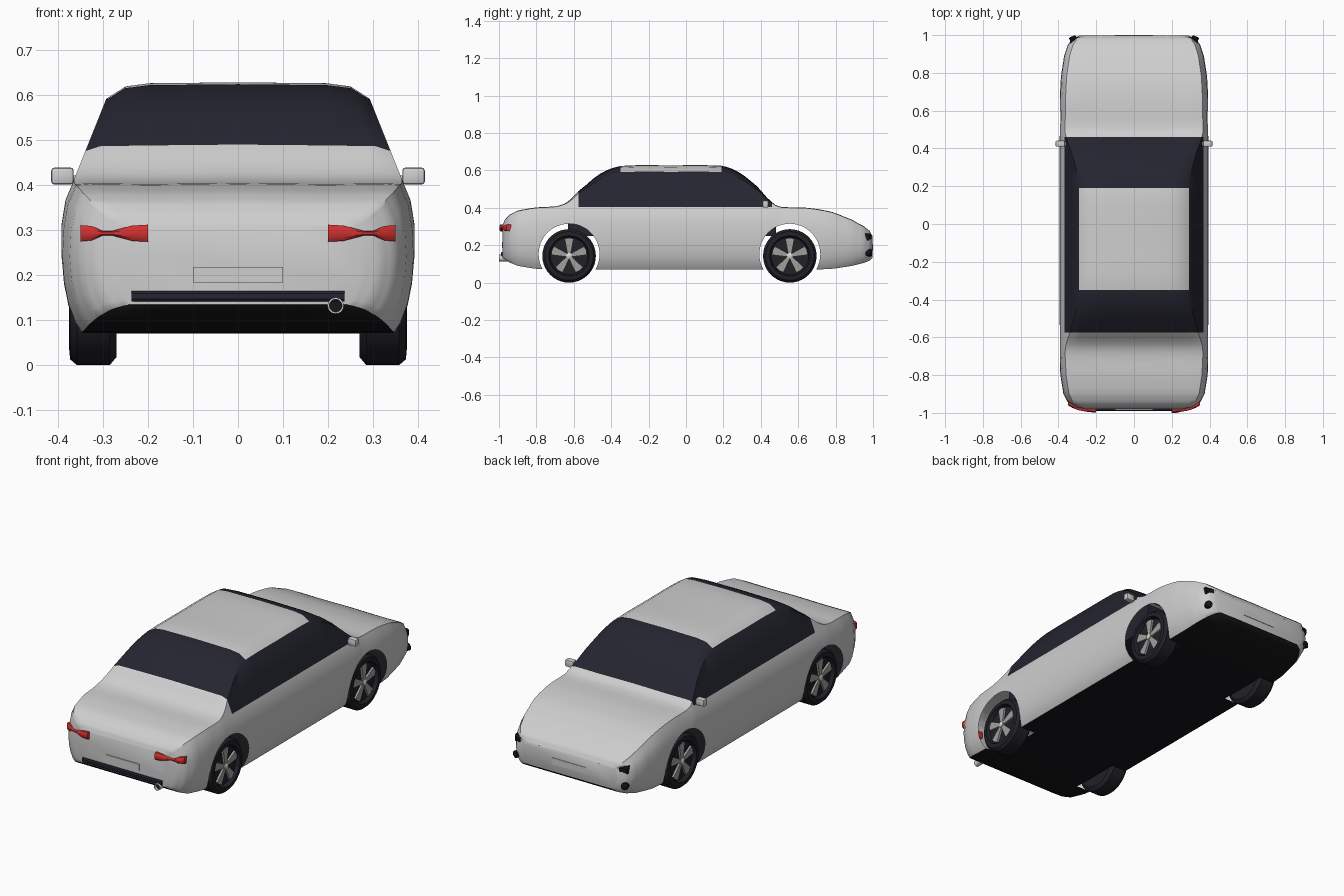
import bpy, bmesh, math
from mathutils import Vector, Matrix

if "Cube" in bpy.data.objects:
    bpy.data.objects.remove(bpy.data.objects["Cube"])


def material(name, r, g, b):
    m = bpy.data.materials.new(name)
    m.use_nodes = True
    m.diffuse_color = (r, g, b, 1)
    m.node_tree.nodes["Principled BSDF"].inputs["Base Color"].default_value = (r, g, b, 1)
    return m


PAINT = material("silver paint", 0.62, 0.62, 0.62)
GLASS = material("dark glass", 0.018, 0.018, 0.03)
BLACK = material("black underbody", 0.008, 0.008, 0.01)
RED = material("red lamp", 0.65, 0.03, 0.03)
ALLOY = material("alloy grey", 0.35, 0.35, 0.33)
CHROME = material("pale chrome", 0.7, 0.7, 0.7)
TYRE = material("tyre rubber", 0.015, 0.015, 0.022)


def finish(name, bm, mats, smooth=35):
    bmesh.ops.recalc_face_normals(bm, faces=bm.faces)
    me = bpy.data.meshes.new(name)
    bm.to_mesh(me)
    bm.free()
    for m in mats:
        me.materials.append(m)
    ob = bpy.data.objects.new(name, me)
    bpy.context.collection.objects.link(ob)
    bpy.ops.object.select_all(action="DESELECT")
    ob.select_set(True)
    bpy.context.view_layer.objects.active = ob
    if smooth:
        bpy.ops.object.shade_smooth_by_angle(angle=math.radians(smooth))
    return ob


def loft(bm, rings, index=lambda i: 0):
    """Skin closed rings of points and cap both ends."""
    rows = [[bm.verts.new(p) for p in ring] for ring in rings]
    n = len(rows[0])
    for a, b in zip(rows, rows[1:]):
        for i in range(n):
            j = (i + 1) % n
            bm.faces.new((a[i], a[j], b[j], b[i])).material_index = index(i)
    bm.faces.new(rows[0])
    bm.faces.new(rows[-1])


def box(name, centre, size, mat, bevel=0.0):
    bm = bmesh.new()
    bmesh.ops.create_cube(bm, size=1, matrix=Matrix.Translation(centre) @ Matrix.Diagonal((*size, 1)))
    if bevel:
        bmesh.ops.bevel(bm, geom=bm.edges[:], offset=bevel, segments=2, affect="EDGES", profile=0.5)
    return finish(name, bm, [mat])


def bar(name, stations, mat):
    """Rounded bar along x; each station is x, y, z, half depth, half height."""
    bm = bmesh.new()
    corners = [(1, .5), (.6, 1), (-.6, 1), (-1, .5), (-1, -.5), (-.6, -1), (.6, -1), (1, -.5)]
    loft(bm, [[(x, y + u * d, z + v * h) for u, v in corners] for x, y, z, d, h in stations])
    return finish(name, bm, [mat])


def lathe(name, profile, centre, axis, mat, segs=40):
    """Spin (distance along axis, radius) pairs around an axis through centre."""
    bm = bmesh.new()
    turn = Vector(axis).to_track_quat("Z", "Y")
    ang = [math.tau * i / segs for i in range(segs)]
    loft(bm, [[Vector(centre) + turn @ Vector((r * math.cos(a), r * math.sin(a), h)) for a in ang]
              for h, r in profile])
    return finish(name, bm, [mat])


# Body stations: y, top, bottom, half width
KEYS = [(-.98, .31, .135, .27), (-.97, .335, .125, .315), (-.945, .362, .108, .35),
        (-.90, .385, .09, .374), (-.80, .402, .074, .39), (-.70, .408, .07, .395),
        (-.64, .428, .07, .395), (-.575, .49, .07, .395), (-.46, .582, .07, .395),
        (-.35, .624, .07, .395), (-.08, .627, .07, .395), (.19, .625, .07, .395),
        (.28, .592, .07, .395), (.38, .515, .07, .395), (.46, .43, .07, .395),
        (.51, .405, .07, .395), (.65, .40, .07, .394), (.78, .378, .074, .387),
        (.89, .335, .09, .37), (.95, .302, .105, .35), (.983, .275, .118, .325),
        (.997, .25, .132, .29)]


def spline(a, b, c, d, t):
    return b + (c - a) * t / 2 + (2 * a - 5 * b + 4 * c - d) * t**2 / 2 + (3 * (b - c) + d - a) * t**3 / 2


def section(y, top, bottom, w):
    belt = min(.40, top - .015)
    rise, side = top - belt, belt - bottom
    half = [(.45 * w, bottom), (.885 * w, bottom)]
    half += [(fx * w, bottom + fz * side) for fx, fz in
             [(.925, .07), (.965, .2), (.99, .36), (1, .54), (.992, .74), (.97, .9), (.935, 1)]]
    ws = .935 * w
    half += [(ws - .4 * rise * f, belt + rise * f) for f in (.4, .84)]
    half += [(ws - .4 * rise - .028, belt + rise * .96), (.5 * w, top - .002)]
    ring = [(0, bottom)] + half + [(0, top)] + [(-x, z) for x, z in reversed(half)]
    return [(x, y, z) for x, z in ring]


keys = [KEYS[0]] + KEYS + [KEYS[-1]]
rings = []
for k in range(len(KEYS) - 1):
    for t in (0, 1 / 3, 2 / 3):
        rings.append(section(*[(1 - t) * q[1] + t * q[2] if i in (0, 3) else spline(*q, t)
                               for i, q in enumerate(zip(*keys[k:k + 4]))]))
rings.append(section(*KEYS[-1]))
COUNT = len(rings[0])
bm = bmesh.new()
loft(bm, rings, lambda i: 2 if i in (0, 1, COUNT - 2, COUNT - 1) else 0)
BODY_MATS = [PAINT, GLASS, BLACK, TYRE]
body = finish("car_body", bm, BODY_MATS, 0)

# Wheel arch openings
AXLES = {"rear": -.625, "front": .555}
for s in (1, -1):
    for y in AXLES.values():
        cutter = lathe("arch_cutter", [(0, .163), (.25, .163)], (s * .262, y, .152), (s, 0, 0), PAINT, 48)
        cutter.hide_render = True
        cutter.data.materials.clear()
        for m in BODY_MATS:
            cutter.data.materials.append(m)
        for p in cutter.data.polygons:
            p.material_index = 3
        bpy.context.view_layer.objects.active = body
        mod = body.modifiers.new("arch", "BOOLEAN")
        mod.operation, mod.solver, mod.object = "DIFFERENCE", "EXACT", cutter
        bpy.ops.object.modifier_apply(modifier=mod.name)
        bpy.data.objects.remove(cutter)

# Open the arches, then cut the window and roof outlines into the skin
bm = bmesh.new()
bm.from_mesh(body.data)
bmesh.ops.delete(bm, geom=[f for f in bm.faces if f.material_index == 3], context="FACES")
for point, normal in [((0, -.575, 0), (0, 1, 0)), ((0, .46, 0), (0, 1, 0)), ((0, -.35, 0), (0, 1, 0)),
                      ((0, .19, 0), (0, 1, 0)), ((.29, 0, 0), (1, 0, 0)), ((-.29, 0, 0), (1, 0, 0)),
                      ((0, 0, .405), (0, 0, 1))]:
    faces = [f for f in bm.faces if f.calc_center_median().z > .36]
    geom = faces + list({e for f in faces for e in f.edges}) + list({v for f in faces for v in f.verts})
    bmesh.ops.bisect_plane(bm, geom=geom, plane_co=point, plane_no=normal, dist=1e-5)
for f in bm.faces:
    c = f.calc_center_median()
    roof = abs(c.x) < .29 and -.35 < c.y < .19
    if c.z > .405 and -.575 < c.y < .46 and not roof:
        f.material_index = 1
bm.to_mesh(body.data)
bm.free()
bpy.ops.object.select_all(action="DESELECT")
body.select_set(True)
bpy.context.view_layer.objects.active = body
bpy.ops.object.shade_smooth_by_angle(angle=math.radians(40))

# Dark cabin tub inside the shell
box("cabin_tub", (0, -.075, .32), (.62, 1.11, .14), GLASS)

# Wheels with five flared spokes
for s, side in ((1, "left"), (-1, "right")):
    for end, y in AXLES.items():
        hub = Vector((s * .27, y, .143))
        lathe(f"{end}_{side}_tyre", [(0, .1), (0, .125), (.015, .143), (.088, .143), (.103, .13),
                                     (.105, .108), (.085, .1), (.085, .02)], hub, (s, 0, 0), TYRE)
        lathe(f"{end}_{side}_hub", [(.08, .016), (.1, .016), (.104, .01)], hub, (s, 0, 0), CHROME, 16)
        bm = bmesh.new()
        for k in range(5):
            turn = Matrix.Rotation(math.tau * k / 5, 3, "X")
            loft(bm, [[hub + turn @ Vector((s * d, u, v)) for u, v in
                       [(-.009, .012), (.009, .012), (.024, .092), (0, .097), (-.024, .092)]]
                      for d in (.083, .096)])
        finish(f"{end}_{side}_spokes", bm, [ALLOY])

# Paired lamps and door mirrors
for s, side in ((1, "left"), (-1, "right")):
    bar(f"{side}_tail_lamp", [(s * x, y, .293, .014, h) for x, y, h in
        [(.2, -.984, .019), (.235, -.982, .017), (.28, -.975, .005), (.3, -.97, .005),
         (.325, -.96, .016), (.35, -.945, .018)]], RED)
    bar(f"{side}_head_lamp", [(s * .17, .985, .246, .012, .009), (s * .3, .978, .246, .012, .01)], CHROME)
    bar(f"{side}_head_lamp_end", [(s * .295, .976, .244, .016, .016), (s * .335, .962, .244, .018, .02)], BLACK)
    lathe(f"{side}_fog_lamp", [(0, .019), (.03, .019), (.034, .012)], (s * .315, .962, .16),
          (s * .4, 1, 0), BLACK, 16)
    box(f"{side}_mirror", (s * .39, .425, .42), (.05, .032, .038), PAINT, .007)
    box(f"{side}_mirror_stem", (s * .362, .425, .412), (.03, .02, .018), PAINT)

# Bumper strip, plates and exhaust
bar("rear_bumper_strip", [(-.237, -.978, .153, .012, .012), (.237, -.978, .153, .012, .012)], GLASS)
box("rear_plate", (0, -.981, .201), (.2, .008, .034), PAINT)
box("front_plate", (0, .997, .19), (.2, .006, .034), PAINT)
lathe("exhaust_pipe", [(0, .018), (.08, .018), (.08, .014), (.06, .014)], (.217, -.92, .132),
      (0, -1, 0), CHROME, 24)
lathe("exhaust_bore", [(0, .014), (.001, .014)], (.217, -.985, .132), (0, -1, 0), BLACK, 24)
